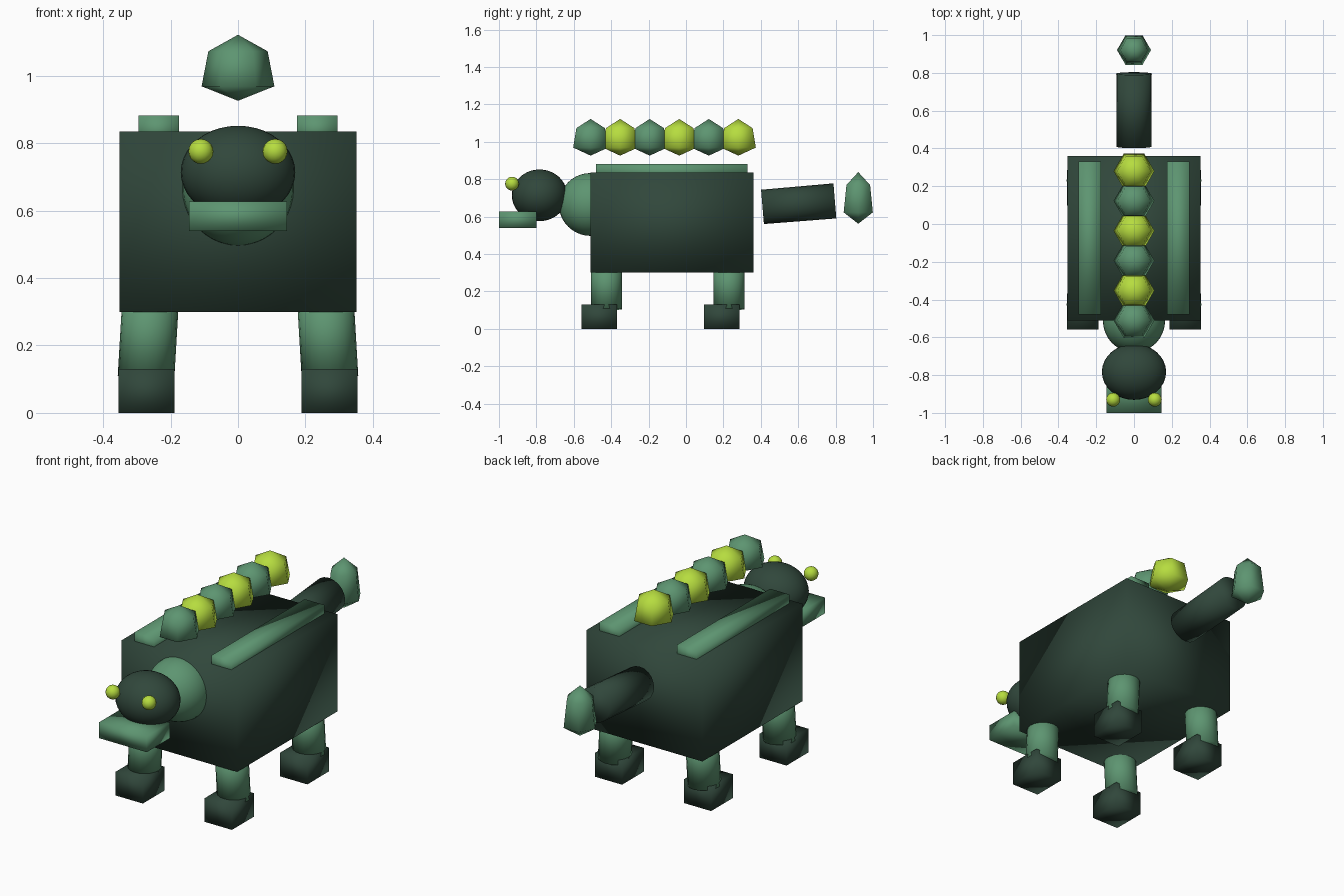
import bpy, bmesh, math
from mathutils import Vector, Matrix

if "Cube" in bpy.data.objects:
    bpy.data.objects.remove(bpy.data.objects["Cube"])


def material(name, rgb):
    m = bpy.data.materials.new(name)
    m.diffuse_color = (*rgb, 1)
    m.use_nodes = True
    m.node_tree.nodes["Principled BSDF"].inputs["Base Color"].default_value = m.diffuse_color
    return m


DARK = material("dark green", (0.030, 0.063, 0.044))
MID = material("moss green", (0.110, 0.300, 0.165))
LIME = material("lime", (0.47, 0.72, 0.05))


def finish(bm, name, mat):
    """Turn a bmesh into a smooth shaded object."""
    bmesh.ops.recalc_face_normals(bm, faces=bm.faces)
    me = bpy.data.meshes.new(name)
    bm.to_mesh(me)
    bm.free()
    me.materials.append(mat)
    for p in me.polygons:
        p.use_smooth = True
    ob = bpy.data.objects.new(name, me)
    bpy.context.collection.objects.link(ob)
    return ob


def box(name, lo, hi, mat):
    lo, hi = Vector(lo), Vector(hi)
    bm = bmesh.new()
    bmesh.ops.create_cube(bm, size=1, matrix=Matrix.Translation((lo + hi) / 2)
                          @ Matrix.Diagonal((*(hi - lo), 1)))
    return finish(bm, name, mat)


def ball(name, centre, radii, mat, seg=32, rings=20):
    bm = bmesh.new()
    bmesh.ops.create_uvsphere(bm, u_segments=seg, v_segments=rings, radius=1,
                              matrix=Matrix.Translation(centre) @ Matrix.Diagonal((*radii, 1)))
    return finish(bm, name, mat)


def rod(name, a, b, ra, rb, mat, seg=20):
    a, b = Vector(a), Vector(b)
    rot = (b - a).to_track_quat('Z', 'Y').to_matrix().to_4x4()
    bm = bmesh.new()
    bmesh.ops.create_cone(bm, cap_ends=True, segments=seg, radius1=ra, radius2=rb,
                          depth=(b - a).length, matrix=Matrix.Translation((a + b) / 2) @ rot)
    return finish(bm, name, mat)


def gem(name, centre, r_low, r_high, half, mat):
    """Six sided gem: bottom point, wide ring, narrower ring, top point."""
    c = Vector(centre)
    bm = bmesh.new()
    rings = [[bm.verts.new(c + Vector((r * math.cos(i * math.pi / 3),
                                       r * math.sin(i * math.pi / 3), z)))
              for i in range(6)] for r, z in ((r_low, -half * 0.56), (r_high, half * 0.5))]
    bottom, top = bm.verts.new(c - Vector((0, 0, half))), bm.verts.new(c + Vector((0, 0, half)))
    for i in range(6):
        j = (i + 1) % 6
        bm.faces.new((bottom, rings[0][j], rings[0][i]))
        bm.faces.new((rings[0][i], rings[0][j], rings[1][j], rings[1][i]))
        bm.faces.new((rings[1][i], rings[1][j], top))
    return finish(bm, name, mat)


# Body, neck, head and jaw
box("body", (-0.352, -0.51, 0.30), (0.352, 0.36, 0.835), DARK)
ball("neck", (0, -0.51, 0.665), (0.165, 0.17, 0.168), MID)
ball("head", (0, -0.783, 0.714), (0.17, 0.148, 0.138), DARK)
box("jaw", (-0.145, -1.0, 0.54), (0.145, -0.80, 0.627), MID)

# Paired parts: eyes, back rails, legs and feet
for s, side in ((-1, "left"), (1, "right")):
    ball(f"{side}_eye", (s * 0.11, -0.93, 0.776), (0.037,) * 3, LIME, 16, 10)
    x = sorted((s * 0.175, s * 0.295))
    box(f"{side}_back_rail", (x[0], -0.48, 0.80), (x[1], 0.33, 0.882), MID)
    for y, end in ((-0.425, "front"), (0.23, "rear")):
        rod(f"{side}_{end}_leg", (s * 0.273, y, 0.105), (s * 0.258, y, 0.36),
            0.084, 0.084, MID)
        x = sorted((s * 0.188, s * 0.354))
        box(f"{side}_{end}_foot", (x[0], y - 0.133, 0), (x[1], y + 0.057, 0.13), DARK)

# Row of floating gems above the back
for i in range(6):
    gem(f"crest_gem_{i + 1}", (0, -0.51 + i * 0.158, 1.024), 0.108, 0.088, 0.098,
        LIME if i % 2 else MID)

# Tail and its tip
rod("tail", (0, 0.409, 0.652), (0, 0.796, 0.684), 0.092, 0.094, DARK)
gem("tail_tip", (0, 0.921, 0.70), 0.09, 0.073, 0.138, MID)
